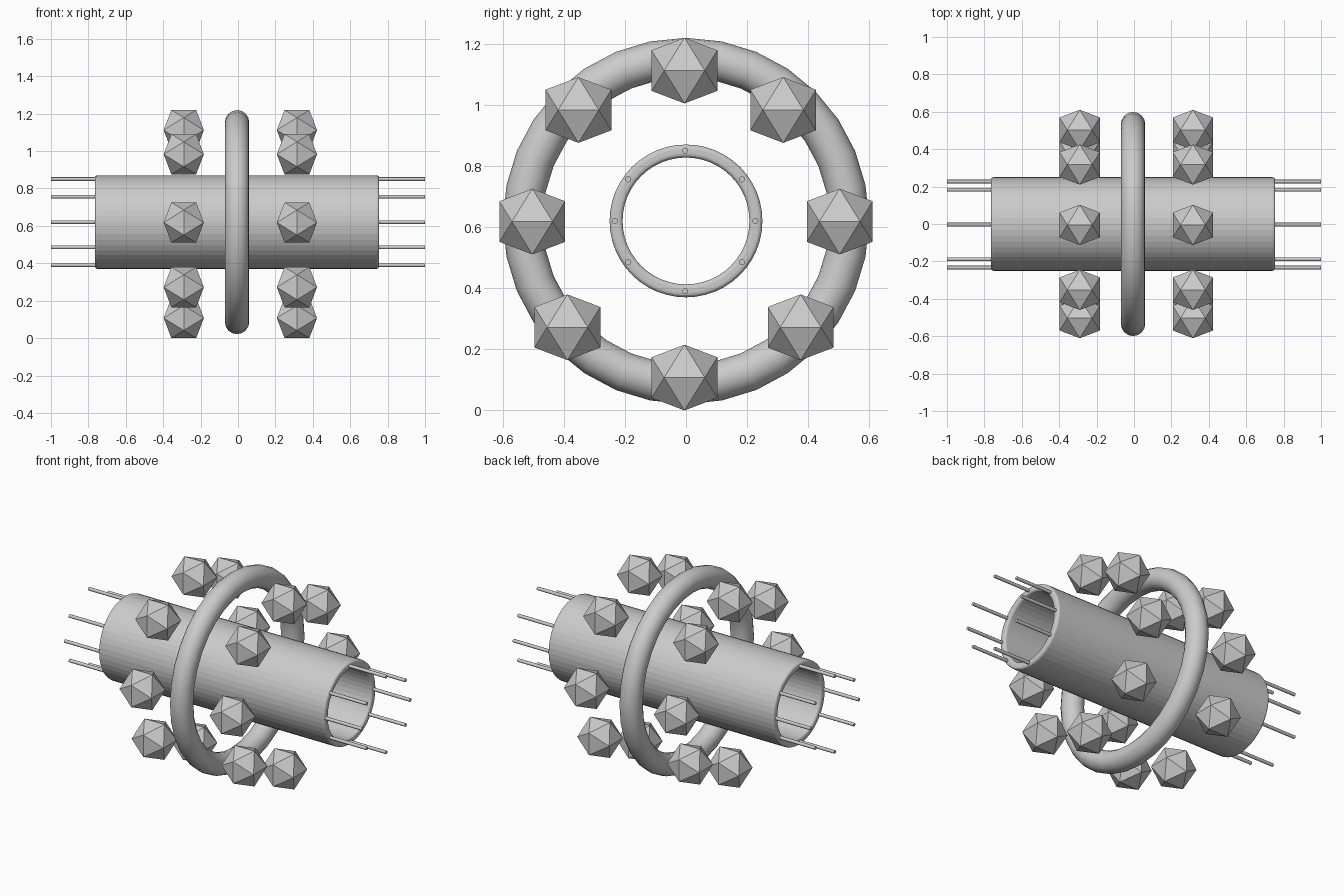
import bpy, bmesh
from math import sin, cos, pi, radians, sqrt
from mathutils import Vector

if "Cube" in bpy.data.objects:
    bpy.data.objects.remove(bpy.data.objects["Cube"])

CZ = 0.62      # axis height
CX = -0.005    # middle of tube and ring


def finish(bm, name, smooth=None):
    bmesh.ops.recalc_face_normals(bm, faces=bm.faces)
    me = bpy.data.meshes.new(name)
    bm.to_mesh(me)
    bm.free()
    ob = bpy.data.objects.new(name, me)
    bpy.context.collection.objects.link(ob)
    if smooth is not None:
        bpy.ops.object.select_all(action='DESELECT')
        ob.select_set(True)
        bpy.context.view_layer.objects.active = ob
        bpy.ops.object.shade_smooth_by_angle(angle=radians(smooth))
    return ob


def lathe(name, profile, n, smooth=None):
    """Revolve a closed (x, radius) profile around the x axis."""
    bm = bmesh.new()
    rings = [[bm.verts.new((x, r * sin(2 * pi * i / n), CZ + r * cos(2 * pi * i / n)))
              for x, r in profile] for i in range(n)]
    m = len(profile)
    for i in range(n):
        a, b = rings[i], rings[(i + 1) % n]
        for j in range(m):
            k = (j + 1) % m
            bm.faces.new((a[j], a[k], b[k], b[j]))
    return finish(bm, name, smooth)


# open tube with rounded rims
L, RI, RO, B = 0.76, 0.2075, 0.25, 0.014
profile = []
for sx, r, start in ((1, RO - B, 0), (-1, RO - B, 90), (-1, RI + B, 180), (1, RI + B, 270)):
    for k in range(4):
        a = radians(start + 30 * k)
        profile.append((CX + sx * (L - B) + B * cos(a), r + B * sin(a)))
lathe("main_tube", profile, 48)

# large ring around the tube
lathe("outer_ring", [(CX + 0.065 * sin(2 * pi * j / 16), 0.534 + 0.065 * cos(2 * pi * j / 16))
                     for j in range(16)], 32, 60)

# thin rods running through the tube wall
rod_spots = [(0, 0.23), (0, -0.23)]
for s in (1, -1):
    rod_spots += [(s * 0.23, 0), (s * 0.186, 0.136), (s * 0.186, -0.135)]
for y, z in rod_spots:
    bpy.ops.mesh.primitive_cylinder_add(vertices=12, radius=0.01, depth=2.0,
                                        location=(0, y - 0.003, CZ + z),
                                        rotation=(0, pi / 2, 0))
    bpy.context.object.name = "rod"
    bpy.ops.object.shade_smooth_by_angle(angle=radians(40))


# twenty-sided pods floating in two circles
def pod(x, y, z, half=0.1075):
    bm = bmesh.new()
    s = half * 2 / (1 + sqrt(5))
    for a in (-s, s):
        for b in (-half, half):
            for v in ((a, 0, b), (0, b, a), (b, a, 0)):
                bm.verts.new(Vector(v) + Vector((x, y, z)))
    bmesh.ops.convex_hull(bm, input=bm.verts)
    finish(bm, "pod")


pod_spots = [(-0.005, 1.112), (0.318, 0.983), (0.503, 0.618), (0.375, 0.272),
             (-0.005, 0.1075), (-0.388, 0.272), (-0.503, 0.618), (-0.352, 0.983)]
for x in (-0.29, 0.315):
    for y, z in pod_spots:
        pod(x, y, z)
